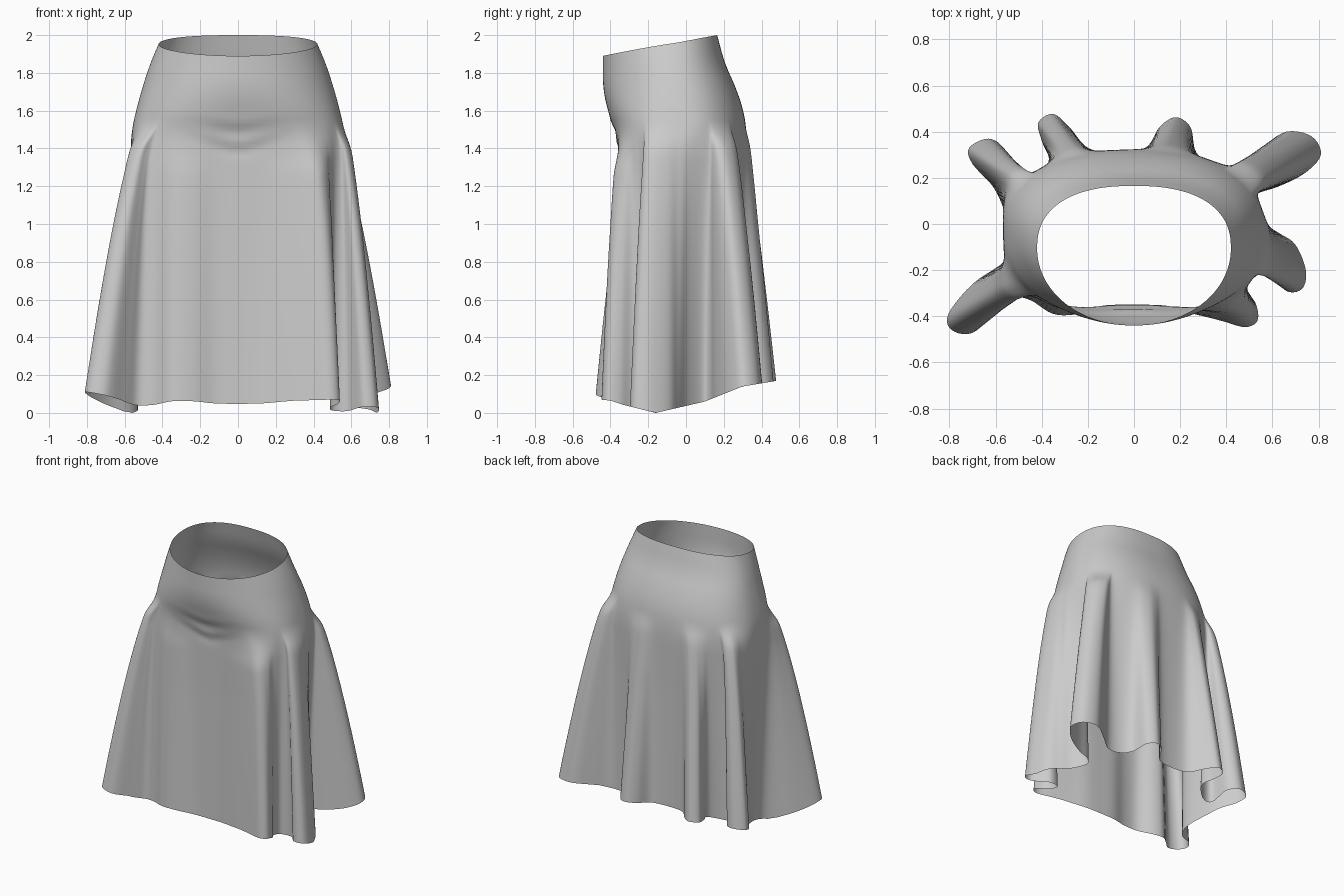
import bpy, math
from mathutils import Vector

if "Cube" in bpy.data.objects:
    bpy.data.objects.remove(bpy.data.objects["Cube"])

# Hem outline seen from above, counter-clockwise from front centre
HEM = [(0, -.35), (.12, -.355), (.24, -.385), (.38, -.42), (.48, -.447), (.535, -.42), (.53, -.35),
       (.49, -.28), (.50, -.21), (.58, -.2), (.66, -.29), (.73, -.28), (.745, -.2), (.70, -.09),
       (.63, -.04), (.55, .01), (.49, .09), (.52, .13), (.62, .16), (.74, .22), (.81, .3),
       (.77, .38), (.66, .40), (.55, .33), (.45, .26), (.35, .26), (.27, .31), (.245, .42),
       (.18, .463), (.11, .42), (.05, .33), (-.08, .31), (-.2, .33), (-.28, .42), (-.35, .477),
       (-.415, .44), (-.40, .36), (-.37, .27), (-.45, .19), (-.53, .19), (-.56, .32),
       (-.63, .37), (-.715, .33), (-.70, .26), (-.61, .16), (-.56, .05), (-.53, -.07),
       (-.56, -.16), (-.70, -.26), (-.805, -.39), (-.79, -.46), (-.70, -.472), (-.6, -.38),
       (-.53, -.32), (-.45, -.33), (-.35, -.39), (-.24, -.39), (-.12, -.355)]
# Body rings: height, half width, front y, back y, front squareness, back squareness, widest place
RINGS = [(0, .58, -.35, .32, 3.3, 2.3, .5), (1.0, .58, -.35, .32, 3.3, 2.3, .5),
         (1.4, .578, -.355, .325, 3.2, 2.3, .5), (1.5, .562, -.375, .32, 2.8, 2.3, .5),
         (1.6, .54, -.415, .305, 2.4, 2.3, .52), (1.72, .507, -.44, .265, 2.1, 2.3, .55),
         (1.85, .465, -.44, .205, 2, 2.3, .57), (2.0, .40, -.44, .165, 2, 2.4, .58)]
HEM_Z = [(-.5, .075), (-.4, .065), (-.34, .045), (-.16, 0), (.1, .06), (.3, .14), (.48, .17)]
SUB, ROWS, FOLD_TOP = 5, 80, 1.54


def lerp_table(table, x):
    i = 0
    while i < len(table) - 2 and x > table[i + 1][0]:
        i += 1
    a, b = table[i], table[i + 1]
    t = (x - a[0]) / (b[0] - a[0])
    return [p + (q - p) * t for p, q in zip(a[1:], b[1:])]


def ramp(x, lo, hi):
    t = min(1, max(0, (x - lo) / (hi - lo)))
    return t * t * (3 - 2 * t)


def spow(x, e):
    return math.copysign(abs(x) ** e, x)


def ring(z):
    samples = [lerp_table(RINGS, z + d * .025) for d in (-2, -1, 0, 1, 2)]
    return [sum(c) / 5 for c in zip(*samples)]


def body(z, a):
    rx, yf, yb, nf, nb, mid = ring(z)
    c, s = math.cos(a), math.sin(a)
    yc = yf + (yb - yf) * mid
    n, ry = (nf, yc - yf) if s < 0 else (nb, yb - yc)
    return Vector((rx * spow(c, 2 / n), yc + ry * spow(s, 2 / n)))


def body_angle(p):
    rx, yf, yb, nf, nb, mid = ring(1.3)
    u, w = p.x / rx, (p.y - (yf + yb) / 2) / ((yb - yf) / 2)
    n = nf if w < 0 else nb
    return math.atan2(spow(w, n / 2), spow(u, n / 2))


def catmull(pts, sub):
    out, n = [], len(pts)
    for i in range(n):
        p0, p1, p2, p3 = (Vector(pts[(i + k) % n]) for k in (-1, 0, 1, 2))
        for k in range(sub):
            t = k / sub
            out.append(.5 * (2 * p1 + (p2 - p0) * t + (2 * p0 - 5 * p1 + 4 * p2 - p3) * t * t
                             + (3 * p1 - p0 - 3 * p2 + p3) * t ** 3))
    return out


# Match every hem point with a direction on the hips, evenly spread
hem = catmull(HEM, SUB)
N = len(hem)
TAU = 2 * math.pi
ang = [(body_angle(p) + math.pi / 2) % TAU for p in hem]
ang[0] = 0
ang.sort()
W = 6
ang = [sum(ang[(i + k) % N] + TAU * ((i + k) // N) for k in range(-W, W + 1)) / (2 * W + 1)
       - math.pi / 2 for i in range(N)]

# Sweep from tilted waist to hem, opening the folds on the way down
verts, faces = [], []
for r in range(ROWS + 1):
    v = r / ROWS
    for i, p in enumerate(hem):
        a = ang[i]
        z_top = 1.945 + .055 * math.sin(a) + .01 * math.cos(a) ** 2
        z_hem = lerp_table(HEM_Z, p.y)[0]
        if p.y < -.2 and p.x < -.6:
            z_hem += (-.6 - p.x) * .2
        z = z_top + (z_hem - z_top) * v
        q = body(z, a)
        t = max(0, (FOLD_TOP - z) / (FOLD_TOP - z_hem))
        # Front panel edges and side folds reach their depth sooner than the back folds
        front = ramp(-p.y, .25, .36) * (1 - ramp(abs(p.x), .5, .65))
        side = ramp(abs(p.x), .4, .55)
        grow = t ** (.85 - max(.35 * front, .13 * side)) * ramp(t, -.03, .1 + .1 * front)
        q += (p - body(z_hem, a)) * grow
        # Sagging wrinkles under the belly
        if q.y < -.2 and abs(q.x) < .5:
            fade = math.exp(-(q.x / .2) ** 2)
            for z0, slope, amp in ((1.38, .45, .006), (1.48, .2, .005)):
                d = z - z0 - slope * abs(q.x) ** 1.3
                q.y += amp * fade * (math.exp(-(d / .03) ** 2) - math.exp(-((d - .06) / .035) ** 2))
        verts.append((q.x, q.y, z))
for r in range(ROWS):
    for i in range(N):
        j = (i + 1) % N
        faces.append((r * N + i, (r + 1) * N + i, (r + 1) * N + j, r * N + j))

mesh = bpy.data.meshes.new("skirt")
mesh.from_pydata(verts, [], faces)
mesh.polygons.foreach_set("use_smooth", [True] * len(faces))
mesh.update()
skirt = bpy.data.objects.new("skirt", mesh)
bpy.context.collection.objects.link(skirt)
